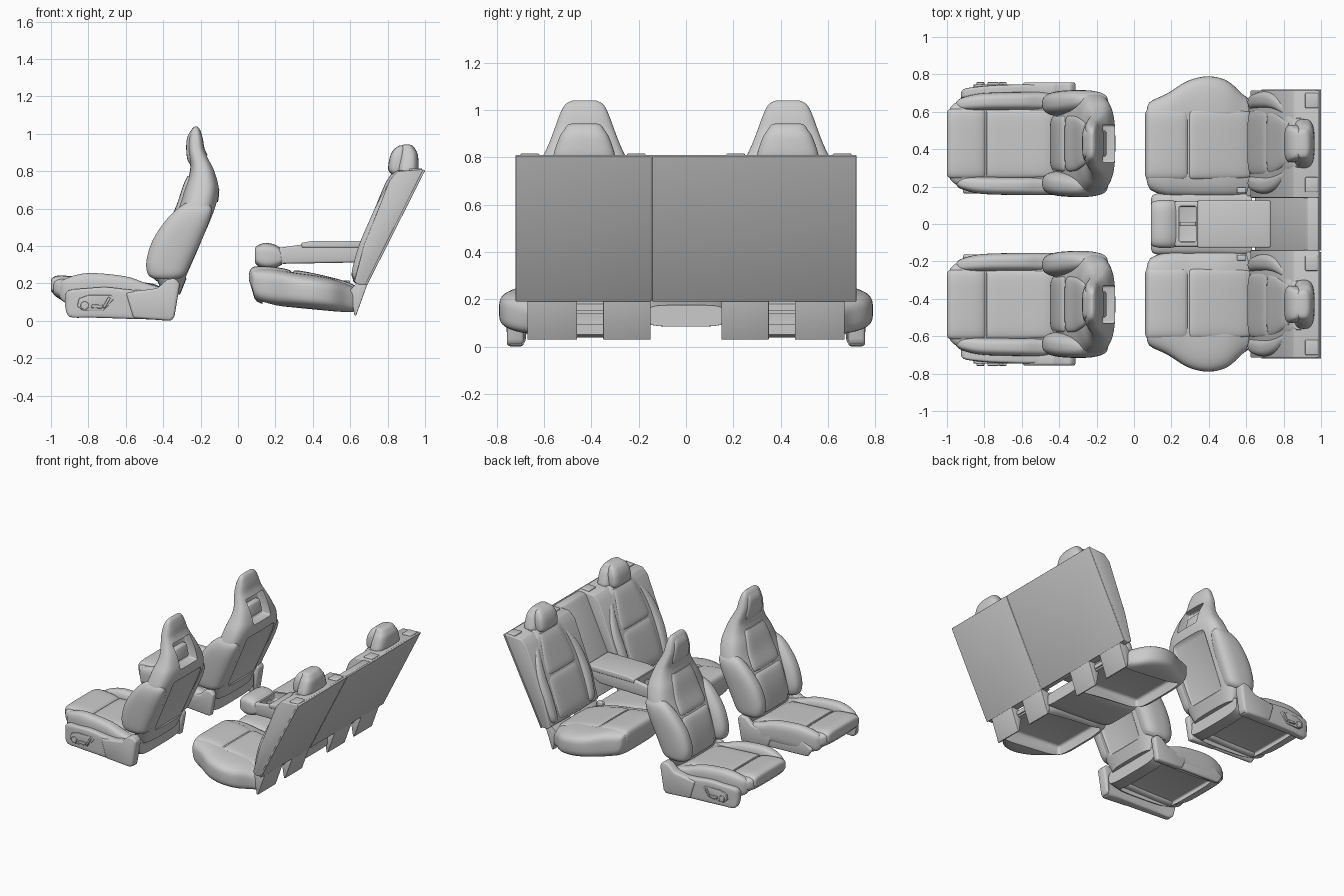
import bpy, bmesh, math
from mathutils import Matrix

C = 0.43          # centre line of each seat in y
cutters = []


def finish(name, bm, bevel=0.0, segs=3):
    bmesh.ops.recalc_face_normals(bm, faces=bm.faces)
    me = bpy.data.meshes.new(name)
    bm.to_mesh(me)
    bm.free()
    ob = bpy.data.objects.new(name, me)
    bpy.context.collection.objects.link(ob)
    if bevel:
        m = ob.modifiers.new("bevel", 'BEVEL')
        m.width, m.segments, m.limit_method, m.angle_limit = bevel, segs, 'ANGLE', math.radians(30)
    return ob


def loft(name, axis, stations, e=3.0, n=44, sub=4):
    """Smooth superellipse loft. axis z: (z,x0,x1,y0,y1); axis x: (x,y0,y1,z0,z1)."""
    s = [stations[0]] + list(stations) + [stations[-1]]
    path = []
    for i in range(1, len(s) - 2):
        for k in range(sub):
            t = k / sub
            path.append([0.5 * (2*b + (c-a)*t + (2*a-5*b+4*c-d)*t*t + (3*b-a-3*c+d)*t**3)
                         for a, b, c, d in zip(s[i-1], s[i], s[i+1], s[i+2])])
    path.append(stations[-1])
    bm = bmesh.new()
    rings = []
    for w, a0, a1, b0, b1 in path:
        ring = []
        for j in range(n):
            t = 2 * math.pi * (j + 0.5) / n
            c, d = math.cos(t), math.sin(t)
            a = (a0+a1)/2 + (a1-a0)/2 * math.copysign(abs(c)**(2/e), c)
            b = (b0+b1)/2 + (b1-b0)/2 * math.copysign(abs(d)**(2/e), d)
            ring.append(bm.verts.new((a, b, w) if axis == 'z' else (w, a, b)))
        rings.append(ring)
    for r, q in zip(rings, rings[1:]):
        for j in range(n):
            bm.faces.new((r[j], r[(j+1) % n], q[(j+1) % n], q[j]))
    bm.faces.new(rings[0])
    bm.faces.new(rings[-1])
    return finish(name, bm)


def prism(name, prof, y0, y1, bevel=0.008):
    """Side profile (x, z) extruded across y."""
    bm = bmesh.new()
    a = [bm.verts.new((x, y0, z)) for x, z in prof]
    b = [bm.verts.new((x, y1, z)) for x, z in prof]
    bm.faces.new(a)
    bm.faces.new(b)
    for i in range(len(a)):
        j = (i + 1) % len(a)
        bm.faces.new((a[i], a[j], b[j], b[i]))
    return finish(name, bm, bevel)


def rect(x0, x1, z0, z1):
    return [(x0, z0), (x1, z0), (x1, z1), (x0, z1)]


def disc(x, z, rx, rz, n=24):
    return [(x + rx*math.cos(2*math.pi*i/n), z + rz*math.sin(2*math.pi*i/n)) for i in range(n)]


def cut(ob, cutter):
    cutter.hide_render = True
    cutters.append(cutter)
    m = ob.modifiers.new("cut", 'BOOLEAN')
    m.operation, m.object, m.solver = 'DIFFERENCE', cutter, 'EXACT'


def sym(rows, c=C):
    """Rows (z, x0, x1, half width) -> z-loft stations centred on y = c."""
    return [(z, a, b, c - h, c + h) for z, a, b, h in rows]


def symx(rows, c=C):
    """Rows (x, half width, z0, z1) -> x-loft stations."""
    return [(x, c - h, c + h, a, b) for x, h, a, b in rows]


# ---------- front seat: backrest shell with integrated headrest ----------
shell = loft("front_backrest", 'z', sym([
    (.14, -.40, -.31, .20), (.25, -.44, -.265, .25), (.35, -.425, -.22, .265),
    (.45, -.39, -.178, .275), (.55, -.345, -.135, .275), (.62, -.315, -.11, .262),
    (.70, -.29, -.10, .232), (.76, -.267, -.11, .198), (.82, -.255, -.13, .167),
    (.87, -.262, -.155, .145), (.92, -.268, -.178, .126), (.97, -.265, -.187, .108),
    (1.01, -.255, -.198, .09), (1.03, -.243, -.208, .072), (1.04, -.23, -.22, .05)]))
cut(shell, prism("pocket_cutter", [(-.03, .71), (-.03, .885), (-.215, .885), (-.17, .71)], C-.1, C+.1, .012))
cut(shell, prism("panel_cutter", [(-.29, .22), (-.122, .64), (-.03, .64), (-.19, .22)], C-.17, C+.17, .03))
prism("front_pocket_panel", [(-.19, .74), (-.145, .74), (-.165, .83), (-.21, .83)], C-.07, C+.07, .012)
# padded inserts
loft("front_lower_back_insert", 'z', sym([(.21, -.43, -.36, .13), (.24, -.45, -.35, .145), (.37, -.43, -.32, .15),
     (.47, -.395, -.3, .15), (.495, -.365, -.3, .14)]), 5)
loft("front_upper_back_insert", 'z', sym([(.5, -.355, -.29, .14), (.52, -.371, -.28, .15), (.62, -.328, -.25, .145),
     (.72, -.295, -.22, .125), (.775, -.27, -.21, .105)]), 5)
loft("front_headrest_pad", 'z', sym([(.83, -.25, -.21, .08), (.86, -.27, -.21, .095), (.92, -.277, -.21, .088),
     (.98, -.272, -.21, .075), (1.02, -.25, -.22, .055)]), 4)

# front seat cushion, open underneath
cushion = loft("front_cushion", 'x', symx([(-.99, .17, .15, .21), (-.98, .195, .135, .225), (-.95, .22, .115, .232),
     (-.88, .25, .08, .228), (-.8, .26, .05, .21), (-.6, .26, .035, .2), (-.45, .26, .035, .19), (-.34, .24, .05, .17)]), 4)
cut(cushion, prism("front_hollow_cutter", rect(-.86, -.42, -.05, .1), C-.225, C+.225, .01))
loft("front_thigh_pad", 'x', symx([(-1.0, .165, .165, .215), (-.99, .182, .15, .233), (-.95, .188, .14, .243),
     (-.86, .187, .14, .235), (-.81, .185, .14, .222), (-.792, .18, .15, .205)]), 5)
loft("front_seat_insert", 'x', symx([(-.788, .178, .15, .205), (-.77, .185, .14, .22), (-.6, .185, .13, .21),
     (-.46, .18, .13, .2), (-.4, .17, .13, .17)]), 5)

for s, side in ((1, "outer"), (-1, "inner")):
    # side bolsters of backrest and cushion
    loft("front_back_bolster_" + side, 'z', [(z, a, b, C + s*p, C + s*q) for z, a, b, p, q in (
        (.225, -.45, -.32, .18, .255), (.25, -.482, -.28, .155, .272), (.32, -.49, -.245, .145, .28),
        (.43, -.457, -.195, .15, .285), (.53, -.392, -.155, .165, .285), (.595, -.33, -.14, .185, .274),
        (.63, -.28, -.16, .205, .25))], 2.6)
    loft("front_seat_bolster_" + side, 'x', [(x, C + s*p, C + s*q, a, b) for x, p, q, a, b in (
        (-.955, .185, .215, .13, .2), (-.93, .178, .24, .1, .222), (-.86, .176, .262, .085, .247),
        (-.77, .178, .272, .08, .256), (-.6, .18, .275, .08, .238), (-.5, .18, .275, .08, .205),
        (-.38, .19, .265, .08, .17))], 3)
# outer plastic side trim (flares towards the rear) and recliner covers
loft("front_side_trim", 'x', [(-.925, .675, .705, .08, .14), (-.9, .675, .725, .022, .165), (-.8, .68, .738, .018, .175),
     (-.7, .68, .744, .015, .18), (-.55, .68, .748, .01, .165), (-.35, .68, .75, .006, .16)], 6)
prism("front_inner_trim", [(-.92, .12), (-.88, .06), (-.34, .04), (-.34, .15), (-.85, .165)], .163, .19, .012)
prism("front_recliner_cover_outer", [(-.6, .15), (-.56, .015), (-.36, 0), (-.34, .02), (-.31, .2), (-.34, .23),
      (-.38, .22), (-.43, .175)], .685, .757, .014)
prism("front_recliner_cover_inner", [(-.6, .15), (-.56, .05), (-.34, .035), (-.31, .2), (-.34, .23),
      (-.38, .22), (-.43, .175)], .155, .2, .014)
# seat controls
prism("front_control_panel", [(-.86, .08), (-.83, .055), (-.72, .055), (-.66, .12), (-.68, .138), (-.8, .138), (-.85, .12)],
      .73, .747, .003)
prism("front_lumbar_knob", disc(-.82, .082, .022, .022), .74, .758, .004)
prism("front_slide_switch", [(-.785, .07), (-.73, .066), (-.72, .085), (-.78, .088)], .74, .758, .004)
prism("front_recline_switch", [(-.725, .07), (-.71, .07), (-.68, .125), (-.695, .128)], .74, .758, .004)

# ---------- rear seat, one side ----------
rear = loft("rear_cushion", 'x', [(.065, .25, .59, .2, .255), (.075, .205, .638, .165, .277), (.1, .175, .662, .105, .285),
     (.18, .15, .7, .08, .282), (.29, .145, .767, .07, .262), (.4, .145, .79, .06, .247), (.5, .145, .765, .05, .228),
     (.58, .15, .695, .04, .2), (.63, .16, .66, .035, .18)], 4)
cut(rear, prism("rear_hollow_cutter", [(.13, -.05), (.7, -.05), (.7, .13), (.5, .15), (.13, .17)], .185, .63, .02))
loft("rear_thigh_pad", 'x', symx([(.06, .165, .215, .255), (.07, .186, .19, .28), (.1, .19, .18, .292), (.18, .19, .18, .29),
     (.27, .187, .18, .274), (.29, .18, .18, .255)], .425), 5)
loft("rear_seat_insert", 'x', symx([(.294, .18, .18, .255), (.315, .187, .18, .27), (.45, .186, .16, .245),
     (.58, .18, .15, .21), (.64, .17, .15, .18)], .425), 5)
# backrest core, padding and inserts
prism("rear_backrest_core", [(.622, .21), (.672, .4), (.812, .755), (.855, .8), (.985, .81), (.993, .802), (.69, .195), (.64, .195)],
      .14, .715, .012)
loft("rear_backrest_pad", 'z', sym([(.2, .63, .67, .2), (.23, .613, .69, .235), (.35, .645, .75, .265), (.5, .7, .81, .272),
     (.62, .748, .86, .25), (.71, .785, .9, .2), (.77, .81, .92, .155), (.805, .85, .92, .13)], .435), 3.5)
for s, side in ((1, "outer"), (-1, "inner")):
    loft("rear_back_bolster_" + side, 'z', [(z, a, b, .435 + s*p, .435 + s*q) for z, a, b, p, q in (
        (.22, .625, .68, .17, .235), (.26, .608, .72, .175, .258), (.4, .645, .77, .18, .275), (.52, .695, .81, .18, .274),
        (.62, .74, .85, .17, .25), (.7, .785, .88, .15, .205), (.74, .82, .88, .14, .175))], 2.6)
    prism("rear_latch_trim_" + side, rect(.915, .985, .79, .816), .435 + s*.225 - .04, .435 + s*.225 + .04, .006)
    # support legs below the backrest
    prism("rear_support_leg_" + side, [(.6, .165), (.622, .03), (.632, .03), (.693, .2), (.64, .21)],
          .46 if s > 0 else .15, .67 if s > 0 else .35, .003)
loft("rear_lower_back_insert", 'z', sym([(.22, .625, .7, .15), (.25, .607, .7, .17), (.35, .636, .72, .175), (.48, .684, .77, .172),
     (.52, .71, .78, .165)], .435), 5)
loft("rear_upper_back_insert", 'z', sym([(.525, .715, .79, .16), (.545, .71, .8, .168), (.64, .747, .83, .155),
     (.74, .79, .86, .125), (.785, .82, .87, .11)], .435), 5)
# headrest front and rear halves
loft("rear_headrest_front", 'z', sym([(.785, .82, .9, .09), (.81, .803, .9, .1), (.87, .81, .897, .098), (.91, .828, .895, .085),
     (.93, .85, .893, .07), (.938, .866, .89, .05)]), 3.5)
loft("rear_headrest_rear", 'z', sym([(.79, .85, .96, .13), (.82, .85, .966, .128), (.885, .86, .962, .105), (.915, .865, .95, .086),
     (.935, .87, .935, .072), (.942, .885, .92, .055)]), 3)
# recessed-pull plate on the rear face and belt buckle
prism("rear_back_handle", [(.87, .6), (.8925, .6), (.9535, .72), (.93, .72)], C-.045, C+.045, .003)
prism("rear_belt_buckle", rect(.55, .6, .15, .215), .165, .195, .006)


def bake(objs):
    """Apply modifiers."""
    bpy.context.view_layer.update()
    dg = bpy.context.evaluated_depsgraph_get()
    baked = [(o, bpy.data.meshes.new_from_object(o.evaluated_get(dg))) for o in objs]
    for o, me in baked:
        o.modifiers.clear()
        o.data = me


# duplicate everything so far across the centre line
parts = [o for o in bpy.data.objects if o not in cutters]
bake(parts)
for o in parts:
    d = o.copy()
    d.data = o.data.copy()
    d.data.transform(Matrix.Diagonal((1, -1, 1, 1)))
    d.data.flip_normals()
    d.name = o.name + "_mirrored"
    bpy.context.collection.objects.link(d)

# ---------- rear centre: cushion, split back boards, folded armrest ----------
loft("rear_centre_cushion", 'x', symx([(.09, .13, .17, .22), (.11, .16, .12, .25), (.2, .165, .1, .255), (.4, .165, .09, .225),
     (.56, .165, .085, .19), (.63, .16, .085, .175)], 0), 5)
prism("rear_centre_back", [(.645, .2), (.735, .4), (.915, .785), (.93, .803), (.982, .806), (.99, .798), (.69, .197)], -.145, .145, .006)
for name, y0, y1 in (("rear_back_board_wide", -.143, .72), ("rear_back_board_narrow", -.72, -.149)):
    prism(name, [(.68, .195), (.69, .19), (1.0, .803), (.99, .81)], y0, y1, .003)
loft("armrest_nose", 'x', symx([(.09, .1, .32, .385), (.1, .118, .298, .4), (.14, .128, .278, .416), (.19, .128, .28, .41),
     (.235, .12, .3, .385)], 0), 4)
body = prism("armrest_body", [(.215, .39), (.34, .408), (.72, .408), (.72, .36), (.63, .312), (.23, .305)], -.122, .122, .012)
cut(body, prism("cup_cutter", rect(.24, .335, .345, .45), -.095, .095, .008))
prism("armrest_lid", [(.34, .39), (.34, .418), (.4, .428), (.73, .428), (.73, .39)], -.126, .126, .008)
prism("armrest_cup_divider", rect(.245, .33, .34, .375), -.012, .012, .004)
bake([o for o in bpy.data.objects if o.modifiers and o not in cutters])

# tidy up cutters and shade
for ob in cutters:
    bpy.data.objects.remove(ob)
for ob in bpy.data.objects:
    ob.select_set(True)
    bpy.context.view_layer.objects.active = ob
bpy.ops.object.shade_smooth_by_angle(angle=math.radians(38))
